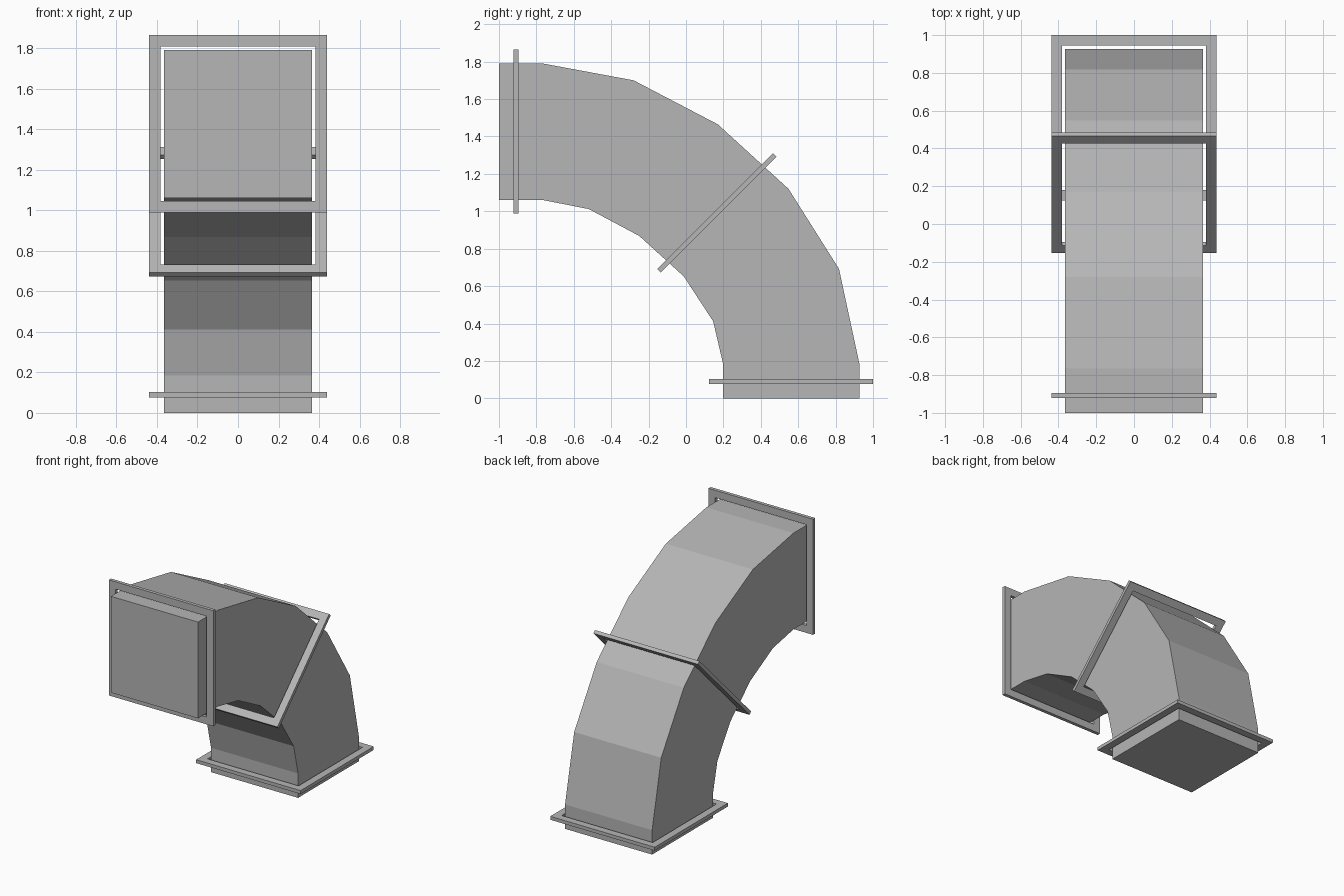
import bpy
import bmesh
import math

if "Cube" in bpy.data.objects:
    bpy.data.objects.remove(bpy.data.objects["Cube"])

HALF_W = 0.365
OUTER = [(0.927, 0), (0.927, 0.185), (0.818, 0.692), (0.548, 1.12), (0.17, 1.465),
         (-0.28, 1.70), (-0.765, 1.79), (-1, 1.79)]
INNER = [(0.198, 0), (0.198, 0.185), (0.145, 0.412), (-0.012, 0.652), (-0.25, 0.868),
         (-0.52, 1.012), (-0.765, 1.06), (-1, 1.06)]

# Dark sheet metal
metal = bpy.data.materials.new("dark_grey_metal")
metal.diffuse_color = (0.465, 0.465, 0.465, 1)
metal.use_nodes = True
metal.node_tree.nodes["Principled BSDF"].inputs["Base Color"].default_value = metal.diffuse_color


def finish(name, bm):
    bmesh.ops.recalc_face_normals(bm, faces=bm.faces)
    mesh = bpy.data.meshes.new(name)
    bm.to_mesh(mesh)
    bm.free()
    mesh.materials.append(metal)
    obj = bpy.data.objects.new(name, mesh)
    bpy.context.collection.objects.link(obj)
    return obj


def bridge(bm, a, b):
    for i in range(4):
        j = (i + 1) % 4
        bm.faces.new((a[i], a[j], b[j], b[i]))


# Square duct elbow: one rectangular ring per bend station, capped at both ends
bm = bmesh.new()
rings = []
for (oy, oz), (iy, iz) in zip(OUTER, INNER):
    rings.append([bm.verts.new(p) for p in (
        (-HALF_W, oy, oz), (HALF_W, oy, oz), (HALF_W, iy, iz), (-HALF_W, iy, iz))])
for a, b in zip(rings, rings[1:]):
    bridge(bm, a, b)
bm.faces.new(rings[0])
bm.faces.new(rings[-1])
finish("duct_elbow", bm)


# Open square flange frames standing slightly clear of the duct
def flange(name, y, z, angle, outer=0.438, inner=0.382, thick=0.026):
    bm = bmesh.new()
    loops = []
    for half, h in ((outer, -thick / 2), (outer, thick / 2),
                    (inner, thick / 2), (inner, -thick / 2)):
        loops.append([bm.verts.new((sx * half, sy * half, h))
                      for sx, sy in ((-1, -1), (1, -1), (1, 1), (-1, 1))])
    for i in range(4):
        bridge(bm, loops[i], loops[(i + 1) % 4])
    obj = finish(name, bm)
    obj.location = (0, y, z)
    obj.rotation_euler.x = math.radians(angle)


flange("bottom_flange", 0.562, 0.090, 0)
flange("middle_flange", 0.165, 0.992, 45)
flange("top_flange", -0.908, 1.427, 90)
